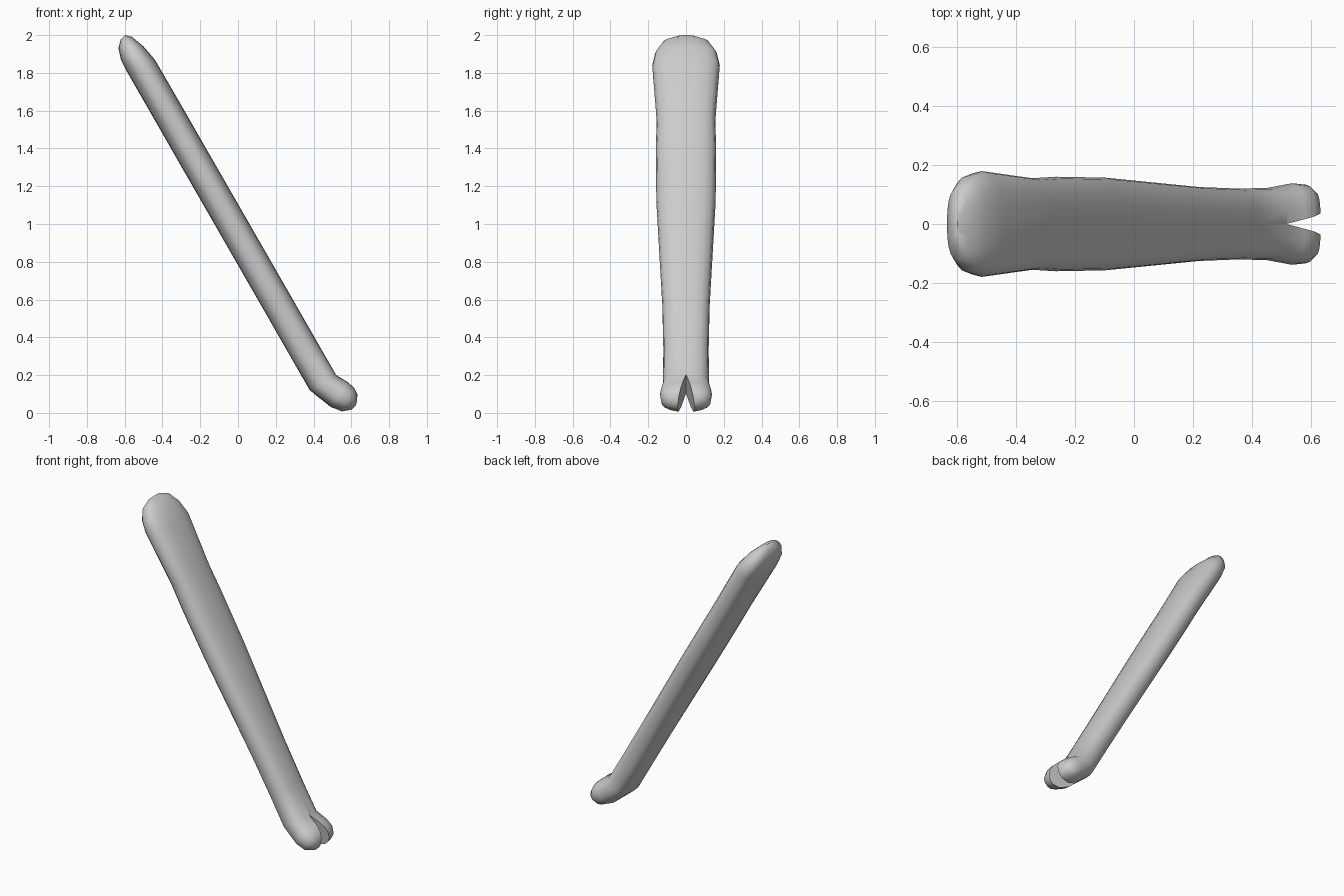
import bpy, bmesh
from math import sin, cos, pi, radians

if "Cube" in bpy.data.objects:
    bpy.data.objects.remove(bpy.data.objects["Cube"])

SIDES = 20
# Sections along the bar: lower-left edge (x, z), upper-right edge (x, z), half width
SECTIONS = [
    (-0.622, 1.975, -0.598, 2.000, 0.05),
    (-0.633, 1.930, -0.560, 1.990, 0.12),
    (-0.620, 1.870, -0.500, 1.940, 0.163),
    (-0.590, 1.810, -0.440, 1.870, 0.179),
    (-0.415, 1.505, -0.275, 1.585, 0.155),
    (-0.335, 1.365, -0.195, 1.445, 0.160),
    (-0.170, 1.078, -0.030, 1.158, 0.157),
    (0.150, 0.521, 0.290, 0.601, 0.125),
    (0.280, 0.294, 0.420, 0.374, 0.120),
    (0.380, 0.120, 0.520, 0.200, 0.122),
    (0.490, 0.030, 0.580, 0.165, 0.138),
    (0.550, 0.006, 0.615, 0.135, 0.133),
    (0.600, 0.015, 0.632, 0.100, 0.105),
    (0.622, 0.035, 0.632, 0.065, 0.055),
]


def power(v, p=2 / 2.5):
    return abs(v) ** p * (1 if v >= 0 else -1)


def make_object(name, bm):
    bmesh.ops.recalc_face_normals(bm, faces=bm.faces)
    mesh = bpy.data.meshes.new(name)
    bm.to_mesh(mesh)
    bm.free()
    obj = bpy.data.objects.new(name, mesh)
    bpy.context.collection.objects.link(obj)
    return obj


# Bar: rounded sections lofted from the chisel end to the bent claw
bm = bmesh.new()
rings = []
for lx, lz, ux, uz, w in SECTIONS:
    ring = []
    for i in range(SIDES):
        a = 2 * pi * i / SIDES
        t = power(cos(a)) / 2
        ring.append(bm.verts.new(((lx + ux) / 2 + (ux - lx) * t,
                                  w * power(sin(a)),
                                  (lz + uz) / 2 + (uz - lz) * t)))
    rings.append(ring)
for r0, r1 in zip(rings, rings[1:]):
    for i in range(SIDES):
        j = (i + 1) % SIDES
        bm.faces.new((r0[i], r0[j], r1[j], r1[i]))
bm.faces.new(rings[0])
bm.faces.new(rings[-1])
bar = make_object("claw_bar", bm)

# Wedge cutter: V notch that splits the claw
bm = bmesh.new()
dx, dz, spread = 0.75 * 0.4, -0.66 * 0.4, 0.09
ends = []
for x, z in ((0.30, 0.01), (0.61, 0.29)):
    ends.append([bm.verts.new((x, 0, z)),
                 bm.verts.new((x + dx, spread, z + dz)),
                 bm.verts.new((x + dx, -spread, z + dz))])
for end in ends:
    bm.faces.new(end)
for i in range(3):
    j = (i + 1) % 3
    bm.faces.new((ends[0][i], ends[0][j], ends[1][j], ends[1][i]))
cutter = make_object("notch_cutter", bm)

# Cut the notch, then smooth everything but the cut edges
mod = bar.modifiers.new("notch", 'BOOLEAN')
mod.operation = 'DIFFERENCE'
mod.solver = 'EXACT'
mod.object = cutter
bpy.context.view_layer.objects.active = bar
bar.select_set(True)
bpy.ops.object.modifier_apply(modifier=mod.name)
bpy.data.objects.remove(cutter)
bpy.ops.object.shade_smooth_by_angle(angle=radians(50))
